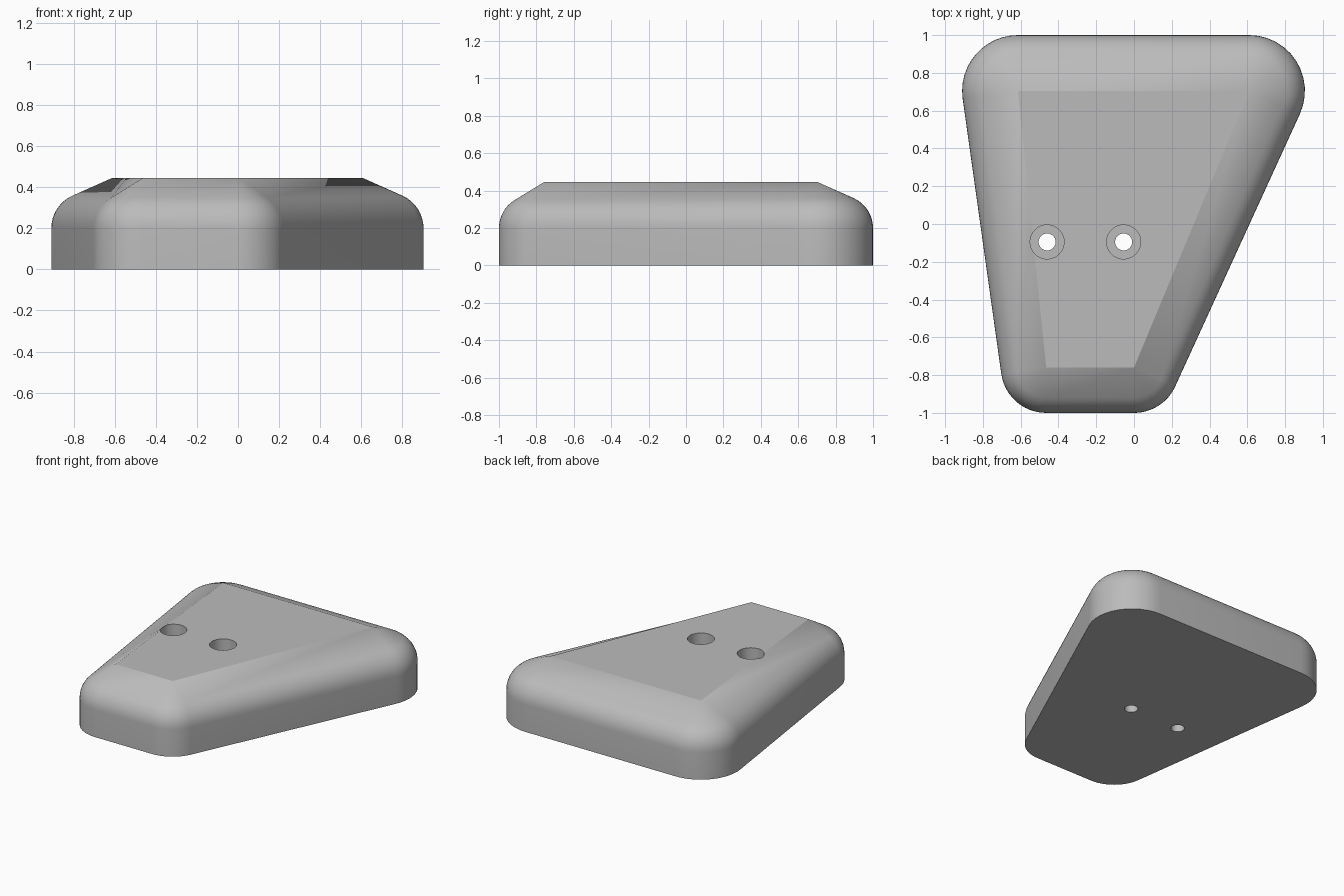
import bpy, bmesh
from math import sin, cos, pi, radians, atan2
from mathutils import Vector

cube = bpy.data.objects.get("Cube")
if cube:
    bpy.data.objects.remove(cube, do_unlink=True)

grey = bpy.data.materials.new("plain grey")
grey.use_nodes = True
colour = (0.5, 0.5, 0.5, 1)
grey.diffuse_color = colour
grey.node_tree.nodes["Principled BSDF"].inputs["Base Color"].default_value = colour

TOP, WALL, FILLET = 0.445, 0.2, 0.175
ARC_STEPS, FILLET_STEPS = 12, 8
# Corners counter-clockwise: centre, radius, angle where the fillet meets the slope
corners = [
    (Vector((0.61, 0.705)), 0.295, radians(65)),
    (Vector((-0.615, 0.705)), 0.295, radians(65)),
    (Vector((-0.465, -0.76)), 0.24, radians(58)),
    (Vector((0.0, -0.76)), 0.24, radians(58)),
]


def tangent_angle(a, b):
    """Direction of the outward normal of the side joining two corner circles."""
    d = b[0] - a[0]
    return atan2(d.y, d.x) - pi / 2 + math_offset(a[1] - b[1], d.length)


def math_offset(dr, length):
    return atan2(dr, (length ** 2 - dr ** 2) ** 0.5)


def profile(radius, limit):
    """Corner radius and height, from the base up to the top face."""
    pts = [(radius, 0)]
    for i in range(FILLET_STEPS + 1):
        t = limit * i / FILLET_STEPS
        pts.append((radius - FILLET * (1 - cos(t)), WALL + FILLET * sin(t)))
    return pts + [(0, TOP)]


def make_object(name, bm):
    bmesh.ops.recalc_face_normals(bm, faces=bm.faces)
    mesh = bpy.data.meshes.new(name)
    bm.to_mesh(mesh)
    bm.free()
    mesh.materials.append(grey)
    obj = bpy.data.objects.new(name, mesh)
    bpy.context.collection.objects.link(obj)
    return obj


# Body: stacked rounded outlines that shrink to the sharp top face
bm = bmesh.new()
rings = [[] for _ in range(FILLET_STEPS + 3)]
for i, corner in enumerate(corners):
    start = tangent_angle(corners[i - 1], corner)
    sweep = (tangent_angle(corner, corners[(i + 1) % 4]) - start) % (2 * pi)
    for ring, (r, z) in zip(rings, profile(corner[1], corner[2])):
        for k in range(ARC_STEPS + 1):
            a = start + sweep * k / ARC_STEPS
            ring.append(bm.verts.new((corner[0].x + r * cos(a), corner[0].y + r * sin(a), z)))
for low, high in zip(rings, rings[1:]):
    for j in range(len(low)):
        bm.faces.new((low[j - 1], low[j], high[j], high[j - 1]))
bm.faces.new(rings[0])
bm.faces.new(rings[-1][::ARC_STEPS + 1])
bmesh.ops.remove_doubles(bm, verts=bm.verts, dist=0.0005)
body = make_object("wedge_body", bm)

# Screw holes: a narrow through hole under a wide counterbore
bpy.context.view_layer.objects.active = body
body.select_set(True)
for x in (-0.46, -0.055):
    for radius, bottom in ((0.09, 0.2), (0.045, -0.1)):
        bm = bmesh.new()
        bmesh.ops.create_cone(bm, cap_ends=True, segments=40, radius1=radius, radius2=radius, depth=0.8)
        bmesh.ops.translate(bm, verts=bm.verts, vec=(x, -0.095, bottom + 0.4))
        cutter = make_object("hole_cutter", bm)
        cutter.hide_render = True
        mod = body.modifiers.new("hole", "BOOLEAN")
        mod.operation, mod.solver, mod.object = "DIFFERENCE", "EXACT", cutter
        bpy.ops.object.modifier_apply(modifier=mod.name)
        bpy.data.objects.remove(cutter, do_unlink=True)

bpy.ops.object.shade_smooth_by_angle(angle=radians(18))
